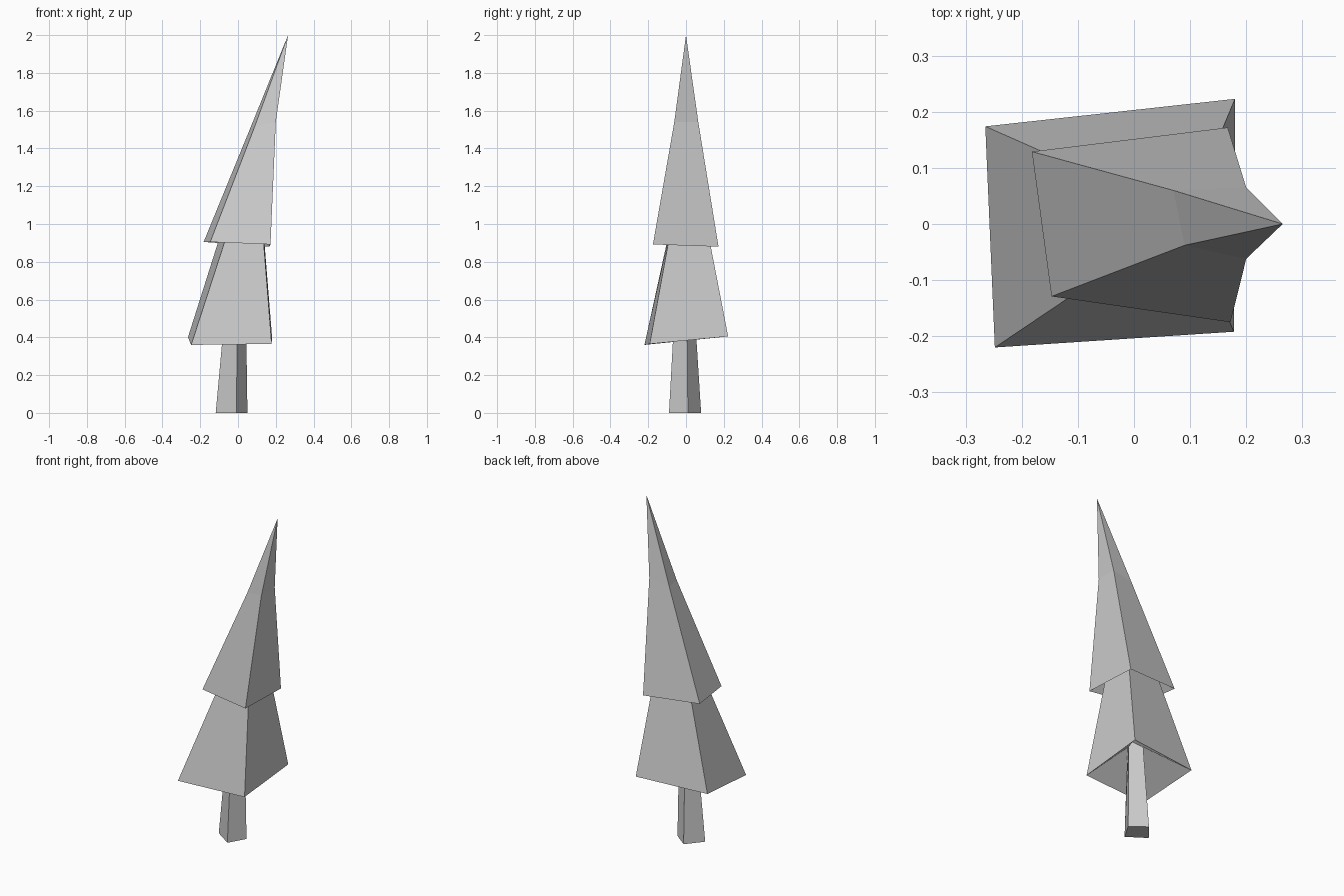
import bpy
import bmesh

cube = bpy.data.objects.get("Cube")
if cube:
    bpy.data.objects.remove(cube, do_unlink=True)

grey = bpy.data.materials.new("plain_grey")
grey.use_nodes = True
colour = (0.6, 0.6, 0.6, 1)
grey.diffuse_color = colour
grey.node_tree.nodes["Principled BSDF"].inputs["Base Color"].default_value = colour


def loft(name, rings, cap_bottom=False, apex=None):
    """Skin four-sided rings, listed from bottom to top, into one flat shaded part."""
    bm = bmesh.new()
    loops = [[bm.verts.new(p) for p in ring] for ring in rings]
    for low, high in zip(loops, loops[1:]):
        for i in range(4):
            j = (i + 1) % 4
            bm.faces.new((low[i], low[j], high[j], high[i]))
    if cap_bottom:
        bm.faces.new(reversed(loops[0]))
    if apex:
        tip = bm.verts.new(apex)
        for i in range(4):
            bm.faces.new((loops[-1][i], loops[-1][(i + 1) % 4], tip))
    mesh = bpy.data.meshes.new(name)
    bm.to_mesh(mesh)
    bm.free()
    mesh.materials.append(grey)
    obj = bpy.data.objects.new(name, mesh)
    bpy.context.collection.objects.link(obj)
    return obj


# Rings run counter-clockwise, starting at the front right corner (-x, -y)
trunk_base = [(-.118, -.015, 0), (-.008, -.09, 0), (.05, .01, 0), (-.04, .08, 0)]
trunk_top = [(-.068, -.008, .55), (-.004, -.06, .55), (.042, .005, .55), (-.025, .045, .55)]
lower_rim = [(-.248, -.22, .36), (.178, -.192, .365), (.18, .223, .405), (-.265, .174, .4)]
lower_top = [(-.04, -.08, 1), (.128, -.075, 1), (.132, .108, 1), (-.075, .09, 1)]
upper_rim = [(-.147, -.129, .905), (.172, -.175, .892), (.167, .172, .88), (-.182, .129, .905)]
upper_bend = [(.09, -.038, 1.52), (.2, -.062, 1.54), (.2, .065, 1.54), (.07, .06, 1.52)]

# Tapered trunk, then two leaning tiers with hollowed undersides
loft("trunk", [trunk_base, trunk_top], cap_bottom=True)
loft("lower_foliage", [trunk_top, lower_rim, lower_top])
loft("upper_foliage", [lower_top, upper_rim, upper_bend], apex=(.265, 0, 2))
